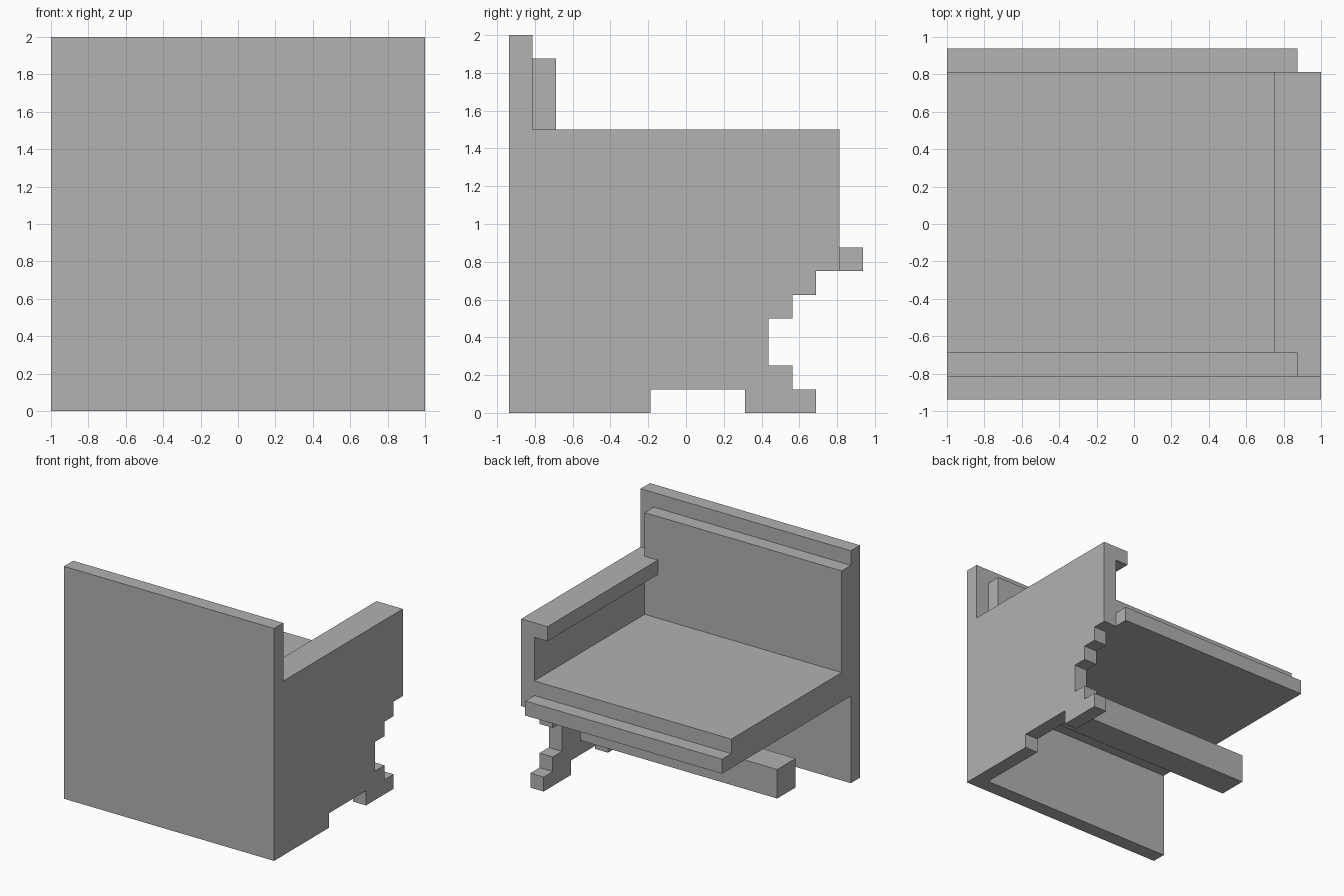
import bpy
import bmesh

cube = bpy.data.objects.get("Cube")
if cube:
    bpy.data.objects.remove(cube, do_unlink=True)

U = 0.125                     # block size of the stepped design
Y0 = -0.9375                  # outer face of the back panel

grey = bpy.data.materials.new("plain_grey")
grey.use_nodes = True
COLOUR = (0.445, 0.445, 0.445, 1.0)
grey.diffuse_color = COLOUR
grey.node_tree.nodes["Principled BSDF"].inputs["Base Color"].default_value = COLOUR


def extrude_profile(name, profile, x0, x1):
    """Extrude a (y, z) outline, given in blocks, from x0 to x1 (in blocks from the centre)."""
    bm = bmesh.new()
    face = bm.faces.new([bm.verts.new((x0 * U, Y0 + y * U, z * U)) for y, z in profile])
    result = bmesh.ops.extrude_face_region(bm, geom=[face])
    moved = [v for v in result["geom"] if isinstance(v, bmesh.types.BMVert)]
    bmesh.ops.translate(bm, verts=moved, vec=((x1 - x0) * U, 0, 0))
    bmesh.ops.recalc_face_normals(bm, faces=bm.faces)
    mesh = bpy.data.meshes.new(name)
    bm.to_mesh(mesh)
    bm.free()
    mesh.materials.append(grey)
    obj = bpy.data.objects.new(name, mesh)
    bpy.context.collection.objects.link(obj)
    return obj


def block(name, x, y, z):
    """Box from block ranges."""
    return extrude_profile(name, [(y[0], z[0]), (y[1], z[0]), (y[1], z[1]), (y[0], z[1])], *x)


# Tall back panel and the backrest pad on its inner side
block("back_panel", (-8, 8), (0, 1), (0, 16))
block("backrest_pad", (-8, 7), (1, 2), (8, 15))

# Seat with a lower lip along its open edge
block("seat", (-8, 7), (1, 14), (6, 8))
block("seat_lip", (-8, 7), (14, 15), (6, 7))

# Beam under the seat
block("under_seat_beam", (-8, 7), (7, 9), (2, 4))

# Side panel with a stepped leg and a notch between the feet
side_outline = [
    (1, 0), (6, 0), (6, 1), (10, 1), (10, 0), (13, 0), (13, 1), (12, 1),
    (12, 2), (11, 2), (11, 4), (12, 4), (12, 5), (13, 5), (13, 6),
    (14, 6), (14, 12), (1, 12),
]
extrude_profile("side_panel", side_outline, 7, 8)

# Armrest overhang on the inner side of the panel
block("armrest", (6, 7), (2, 14), (11, 12))
